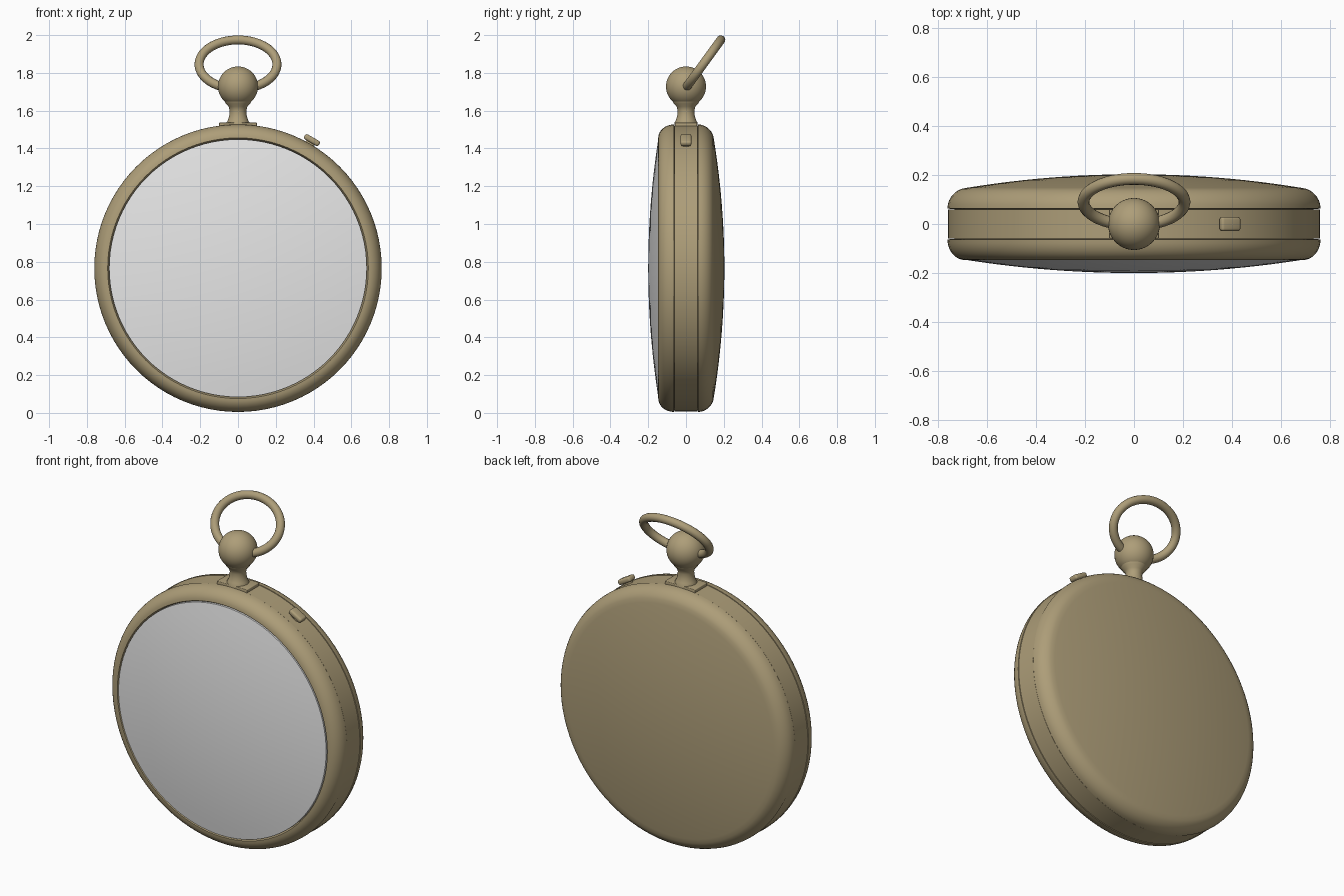
import bpy, bmesh, math
from mathutils import Matrix, Vector

cube = bpy.data.objects.get("Cube")
if cube:
    bpy.data.objects.remove(cube, do_unlink=True)

CENTRE = Vector((0, 0, 0.766))
RADIUS = 0.761


def material(name, colour):
    m = bpy.data.materials.new(name)
    m.use_nodes = True
    m.diffuse_color = colour
    m.node_tree.nodes["Principled BSDF"].inputs["Base Color"].default_value = colour
    return m


BRASS = material("aged brass", (0.42, 0.34, 0.19, 1))
GLASS = material("pale glass", (0.8, 0.8, 0.8, 1))


def finish(name, bm, mat, matrix, angle=35):
    bmesh.ops.remove_doubles(bm, verts=bm.verts, dist=1e-5)
    bmesh.ops.recalc_face_normals(bm, faces=bm.faces)
    bmesh.ops.transform(bm, matrix=matrix, verts=bm.verts)
    mesh = bpy.data.meshes.new(name)
    bm.to_mesh(mesh)
    bm.free()
    mesh.materials.append(mat)
    obj = bpy.data.objects.new(name, mesh)
    bpy.context.collection.objects.link(obj)
    bpy.ops.object.select_all(action="DESELECT")
    obj.select_set(True)
    bpy.context.view_layer.objects.active = obj
    bpy.ops.object.shade_smooth_by_angle(angle=math.radians(angle))
    return obj


def lathe(name, profile, mat, matrix, steps=96):
    """Spin (radius, height) points about the local z axis."""
    bm = bmesh.new()
    vs = [bm.verts.new((r, 0, h)) for r, h in profile]
    es = [bm.edges.new(pair) for pair in zip(vs, vs[1:])]
    bmesh.ops.spin(bm, geom=vs + es, cent=(0, 0, 0), axis=(0, 0, 1),
                   angle=math.tau, steps=steps)
    return finish(name, bm, mat, matrix)


def rounded(r0, h0, r1, h1, n=8):
    """Quarter ellipse from the rim (r0, h0) inward to (r1, h1)."""
    return [(r1 + (r0 - r1) * math.cos(t), h0 + (h1 - h0) * math.sin(t))
            for t in (i * math.pi / 2 / n for i in range(n + 1))]


def dome(r, edge, peak, n=12):
    """Shallow dome from its edge to the centre."""
    return [(r * (1 - i / n), peak + (edge - peak) * (1 - i / n) ** 2)
            for i in range(n + 1)]


# Case: local +z points to the back (+y)
back = Matrix.Translation(CENTRE) @ Matrix.Rotation(-math.pi / 2, 4, "X")
front = Matrix.Translation(CENTRE) @ Matrix.Rotation(math.pi / 2, 4, "X")
lathe("middle_band", [(RADIUS - 0.03, -0.06), (RADIUS - 0.002, -0.06),
                      (RADIUS - 0.002, 0.06), (RADIUS - 0.03, 0.06)], BRASS, back)
lathe("front_bezel", [(RADIUS - 0.03, 0.06)] + rounded(RADIUS, 0.063, 0.69, 0.147)
      + [(0.685, 0.14), (0.68, 0.12)], BRASS, front)
lathe("back_cover", [(RADIUS - 0.03, 0.06)] + rounded(RADIUS, 0.063, 0.67, 0.15)[:-2]
      + dome(0.68, 0.148, 0.203), BRASS, back)
lathe("crystal", [(0.682, 0.12)] + dome(0.682, 0.147, 0.2), GLASS, front)

# Pendant neck and crown ball
up = Matrix.Identity(4)
lathe("pendant_neck", [(0, 1.5), (0.062, 1.5), (0.062, 1.535), (0.053, 1.55),
                       (0.046, 1.575), (0.044, 1.6), (0.05, 1.622),
                       (0.065, 1.637), (0.07, 1.65), (0, 1.66)], BRASS, up, 32)
bm = bmesh.new()
bmesh.ops.create_uvsphere(bm, u_segments=40, v_segments=24, radius=0.106)
finish("crown_ball", bm, BRASS, Matrix.Translation((0, 0, 1.728)))


def block(name, size, matrix, bevel):
    bm = bmesh.new()
    bmesh.ops.create_cube(bm, size=1, matrix=Matrix.Diagonal((*size, 1)))
    bmesh.ops.bevel(bm, geom=bm.edges[:], offset=bevel, segments=3,
                    profile=0.5, affect="EDGES")
    return finish(name, bm, BRASS, matrix)


block("neck_plate", (0.2, 0.118, 0.03), Matrix.Translation((0, 0, 1.522)), 0.004)

# Release button on the band, tilted to face outward
tilt = Matrix.Translation(CENTRE) @ Matrix.Rotation(math.radians(30), 4, "Y")
block("button_stem", (0.05, 0.035, 0.06), tilt @ Matrix.Translation((0, 0, 0.762)), 0.008)
block("button_cap", (0.09, 0.058, 0.03), tilt @ Matrix.Translation((0, 0, 0.783)), 0.011)

# Oval bow leaning backward, its lower side buried in the ball
lean = Matrix.Translation((0, 0.09, 1.845)) @ Matrix.Rotation(math.radians(-36), 4, "X")
bm = bmesh.new()
N, M, TUBE = 72, 14, 0.024
rows = []
for i in range(N):
    a = math.tau * i / N
    centre = Vector((0.206 * math.cos(a), 0, 0.16 * math.sin(a)))
    out = Vector((0.16 * math.cos(a), 0, 0.206 * math.sin(a))).normalized()
    rows.append([bm.verts.new(centre + TUBE * (out * math.cos(b) + Vector((0, math.sin(b), 0))))
                 for b in (math.tau * j / M for j in range(M))])
for i in range(N):
    p, q = rows[i], rows[(i + 1) % N]
    for j in range(M):
        k = (j + 1) % M
        bm.faces.new((p[j], q[j], q[k], p[k]))
finish("bow_ring", bm, BRASS, lean)
